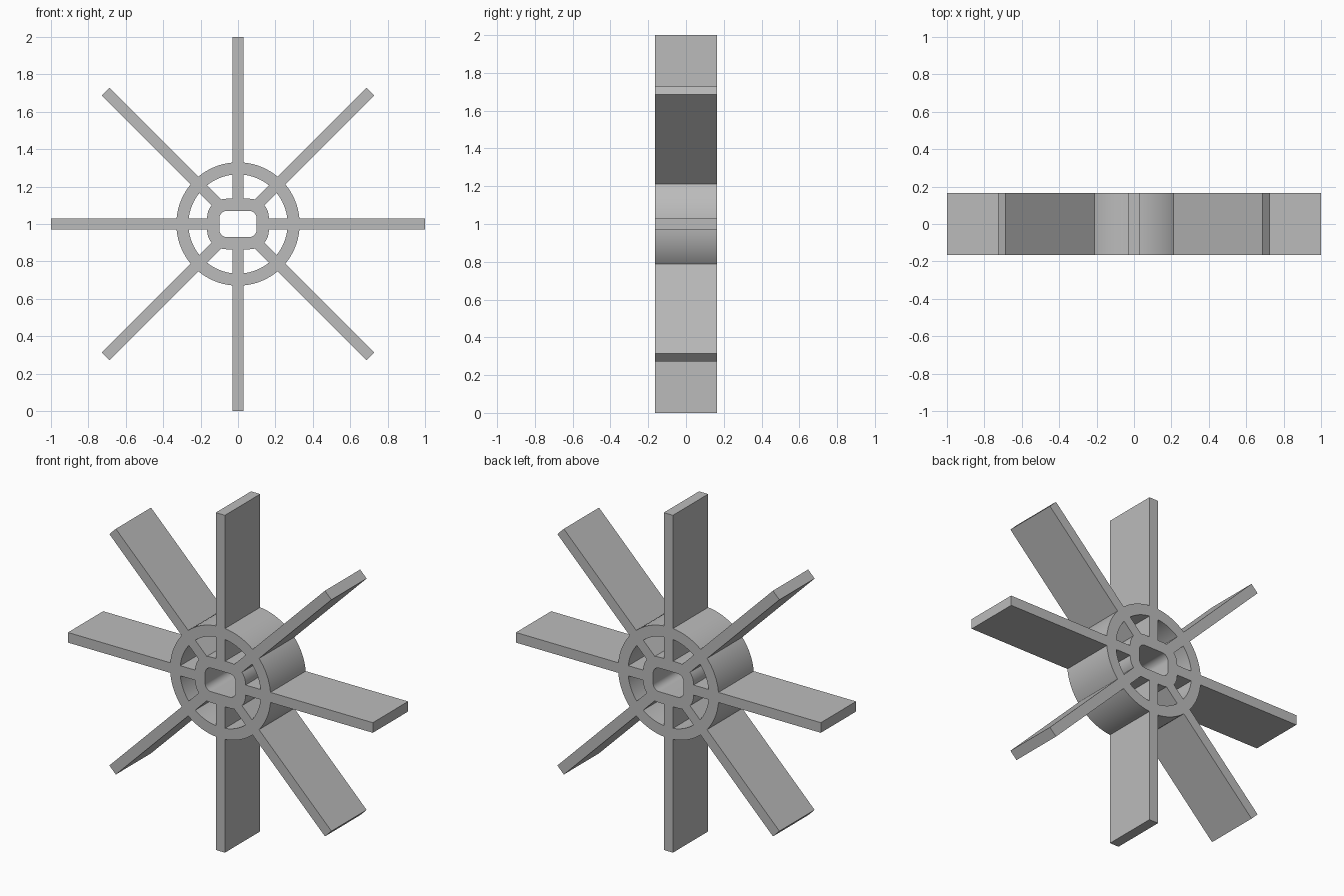
import bpy, bmesh, math
from mathutils import Matrix, Vector

HALF_DEPTH = 0.165
CENTRE = Vector((0, 0, 1))

if "Cube" in bpy.data.objects:
    bpy.data.objects.remove(bpy.data.objects["Cube"])

grey = bpy.data.materials.new("plain grey")
grey.use_nodes = True
colour = (0.5, 0.5, 0.5, 1)
grey.diffuse_color = colour
grey.node_tree.nodes["Principled BSDF"].inputs["Base Color"].default_value = colour


def finish(name, bm):
    bmesh.ops.recalc_face_normals(bm, faces=bm.faces)
    mesh = bpy.data.meshes.new(name)
    bm.to_mesh(mesh)
    bm.free()
    mesh.materials.append(grey)
    obj = bpy.data.objects.new(name, mesh)
    obj.location = CENTRE
    bpy.context.collection.objects.link(obj)
    return obj


def rounded_outline(half_x, half_z, radius, steps):
    """Rounded rectangle; a full radius gives a circle."""
    points = []
    for corner in range(4):
        sx = 1 if corner in (0, 3) else -1
        sz = 1 if corner in (0, 1) else -1
        for i in range(steps + 1):
            a = math.pi / 2 * (corner + i / steps)
            points.append((sx * (half_x - radius) + radius * math.cos(a),
                           sz * (half_z - radius) + radius * math.sin(a)))
    return points


def sleeve(name, outer, inner):
    """Hollow extrusion along y between two matching outlines."""
    bm = bmesh.new()
    loops = [[bm.verts.new((x, y, z)) for x, z in outline]
             for outline, y in ((outer, -HALF_DEPTH), (outer, HALF_DEPTH),
                                (inner, HALF_DEPTH), (inner, -HALF_DEPTH))]
    n = len(outer)
    for k in range(4):
        a, b = loops[k], loops[(k + 1) % 4]
        for i in range(n):
            j = (i + 1) % n
            bm.faces.new((a[i], a[j], b[j], b[i]))
    bmesh.ops.remove_doubles(bm, verts=bm.verts, dist=1e-5)
    obj = finish(name, bm)
    bpy.ops.object.select_all(action="DESELECT")
    obj.select_set(True)
    bpy.context.view_layer.objects.active = obj
    bpy.ops.object.shade_smooth_by_angle(angle=math.radians(30))


# Hub with a rounded slot, and the round rim
sleeve("hub", rounded_outline(0.165, 0.135, 0.1, 10),
       rounded_outline(0.1, 0.07, 0.04, 10))
sleeve("rim", rounded_outline(0.33, 0.33, 0.33, 20),
       rounded_outline(0.265, 0.265, 0.265, 20))

# Eight flat paddles rooted in the hub wall
for i in range(8):
    root = 0.1 if i in (2, 6) else 0.13
    bm = bmesh.new()
    bmesh.ops.create_cube(bm, size=1, matrix=(
        Matrix.Rotation(-i * math.pi / 4, 4, "Y")
        @ Matrix.Translation(((1 + root) / 2, 0, 0))
        @ Matrix.Diagonal((1 - root, 2 * HALF_DEPTH, 0.06, 1))))
    finish(f"paddle_{i + 1}", bm)
